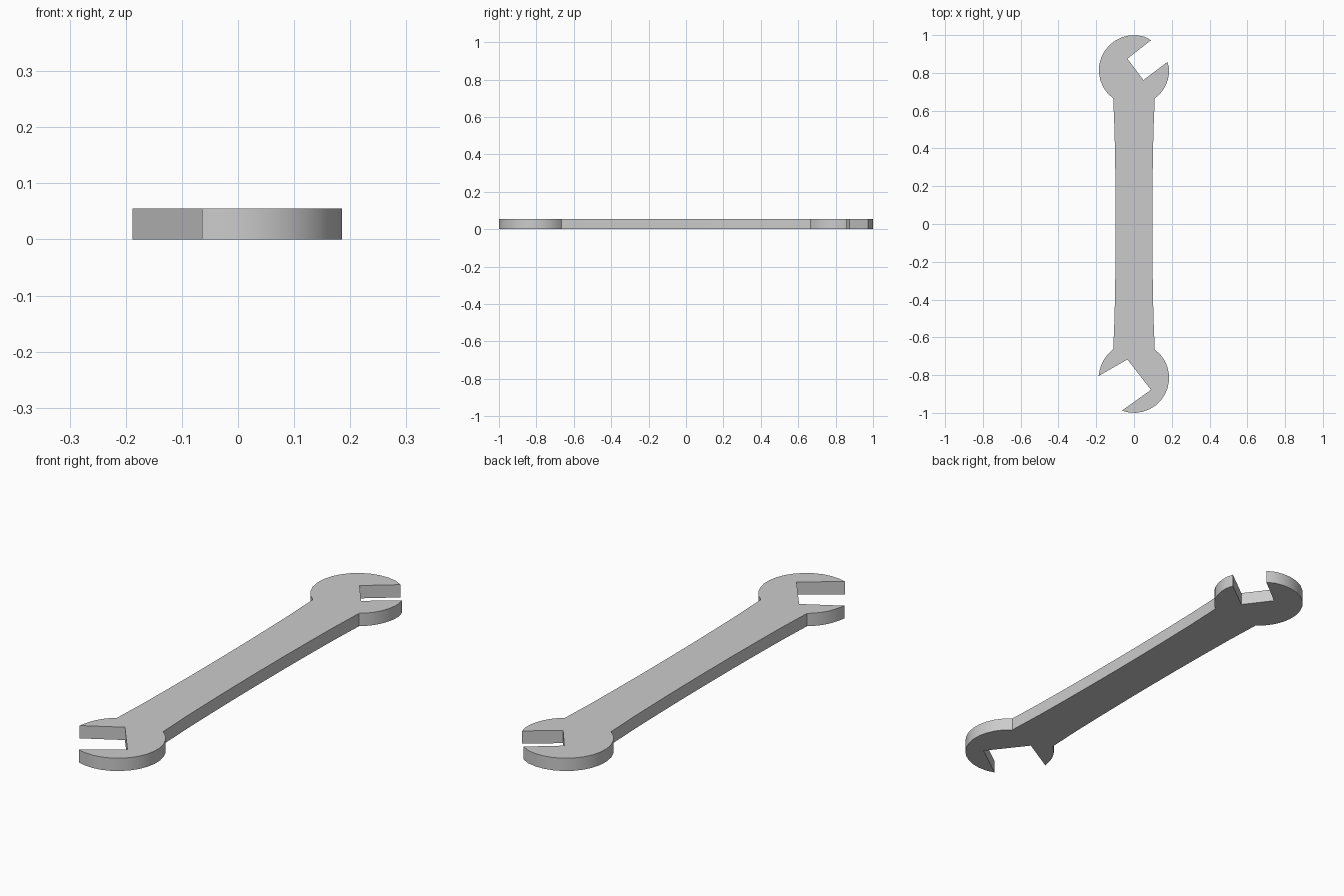
import bpy, bmesh, math

if "Cube" in bpy.data.objects:
    bpy.data.objects.remove(bpy.data.objects["Cube"])

THICK = 0.055
HEAD_R = 0.186
HEAD_Y = 0.814


def arc(cy, start, end, steps):
    """Points on a head circle, from one outline point to another, counter-clockwise."""
    a0 = math.atan2(start[1] - cy, start[0])
    a1 = math.atan2(end[1] - cy, end[0])
    if a1 < a0:
        a1 += 2 * math.pi
    pts = []
    for i in range(1, steps):
        a = a0 + (a1 - a0) * i / steps
        pts.append((HEAD_R * math.cos(a), cy + HEAD_R * math.sin(a)))
    return [start] + pts + [end]


def handle_side(sign, steps=8):
    """Slightly waisted handle edge, running up on the right, down on the left."""
    pts = []
    for i in range(1, steps):
        t = -1 + 2 * i / steps
        pts.append((sign * (0.097 + 0.011 * t * t), sign * 0.665 * t))
    return pts


# Outline, counter-clockwise from the lower right neck
outline = handle_side(1)
# Upper head: short jaw, slot, long jaw
outline += arc(HEAD_Y, (0.11, 0.665), (0.177, 0.858), 7)
outline += [(0.05, 0.762), (-0.035, 0.875)]
outline += arc(HEAD_Y, (0.09, 0.973), (-0.11, 0.665), 14)
outline += handle_side(-1)
# Lower head: short jaw, slot, long jaw
outline += arc(-HEAD_Y, (-0.11, -0.663), (-0.188, -0.805), 6)
outline += [(-0.035, -0.717), (0.09, -0.878)]
outline += arc(-HEAD_Y, (-0.064, -0.988), (0.11, -0.665), 14)

# Extrude the outline into a flat plate
bm = bmesh.new()
base = bm.faces.new([bm.verts.new((x, y, 0)) for x, y in outline])
ext = bmesh.ops.extrude_face_region(bm, geom=[base], use_keep_orig=True)
top = [v for v in ext["geom"] if isinstance(v, bmesh.types.BMVert)]
bmesh.ops.translate(bm, verts=top, vec=(0, 0, THICK))
bmesh.ops.recalc_face_normals(bm, faces=bm.faces)
caps = [f for f in bm.faces if len(f.verts) > 4]
bmesh.ops.triangulate(bm, faces=caps, ngon_method='EAR_CLIP')
mesh = bpy.data.meshes.new("wrench")
bm.to_mesh(mesh)
bm.free()

wrench = bpy.data.objects.new("wrench", mesh)
bpy.context.collection.objects.link(wrench)
bpy.context.view_layer.objects.active = wrench
wrench.select_set(True)
bpy.ops.object.shade_smooth_by_angle(angle=math.radians(30))
